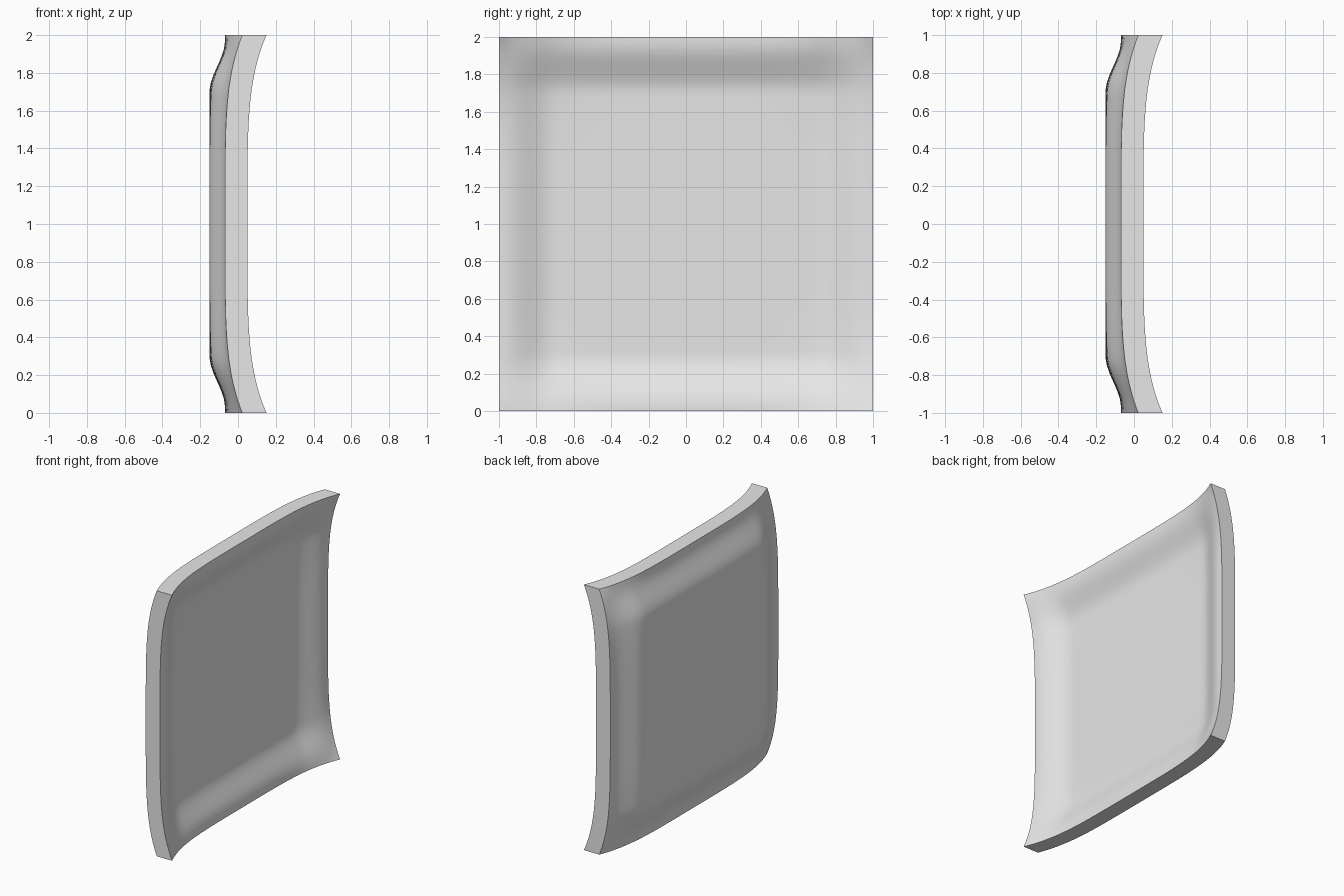
import bpy
import bmesh
import math

cube = bpy.data.objects.get("Cube")
if cube:
    bpy.data.objects.remove(cube, do_unlink=True)

FACE_X = -0.151      # outer plateau position
THICKNESS = 0.119


def mid_rise(v):
    """Section through the middle: flat plateau, then a rolled rim."""
    s = min(max((abs(v) - 0.7) / 0.27, 0), 1)
    return 0.082 * s * s * (3 - 2 * s)


def edge_rise(v):
    """Section along the border: a gentle sweep to the corners."""
    return 0.087 * abs(v) ** 4.5


def section(v, w):
    return mid_rise(v) * (1 - w) + edge_rise(v) * w


def rise(u, v):
    """Blend both sections over the panel."""
    return section(u, v ** 4) + section(v, u ** 4)


# Flat grid, extruded into a closed slab
bm = bmesh.new()
bmesh.ops.create_grid(bm, x_segments=56, y_segments=56, size=1)
extruded = bmesh.ops.extrude_face_region(bm, geom=bm.faces[:], use_keep_orig=True)
inner = {g for g in extruded["geom"] if isinstance(g, bmesh.types.BMVert)}

# Stand the slab upright and dish both of its faces
for vert in bm.verts:
    u, v = vert.co.x, vert.co.y
    x = FACE_X + rise(u, v)
    if vert in inner:
        x += THICKNESS + 0.009 * (u * v) ** 4
    vert.co = (x, u, v + 1)
bmesh.ops.recalc_face_normals(bm, faces=bm.faces[:])

mesh = bpy.data.meshes.new("dished_panel")
bm.to_mesh(mesh)
bm.free()
panel = bpy.data.objects.new("dished_panel", mesh)
bpy.context.collection.objects.link(panel)

# Plain grey material
grey = bpy.data.materials.new("light_grey")
grey.use_nodes = True
colour = (0.8, 0.8, 0.8, 1)
grey.diffuse_color = colour
for node in grey.node_tree.nodes:
    if node.type == "BSDF_PRINCIPLED":
        node.inputs["Base Color"].default_value = colour
mesh.materials.append(grey)

# Smooth faces with a crisp border
bpy.ops.object.select_all(action="DESELECT")
panel.select_set(True)
bpy.context.view_layer.objects.active = panel
bpy.ops.object.shade_smooth_by_angle(angle=math.radians(35))
